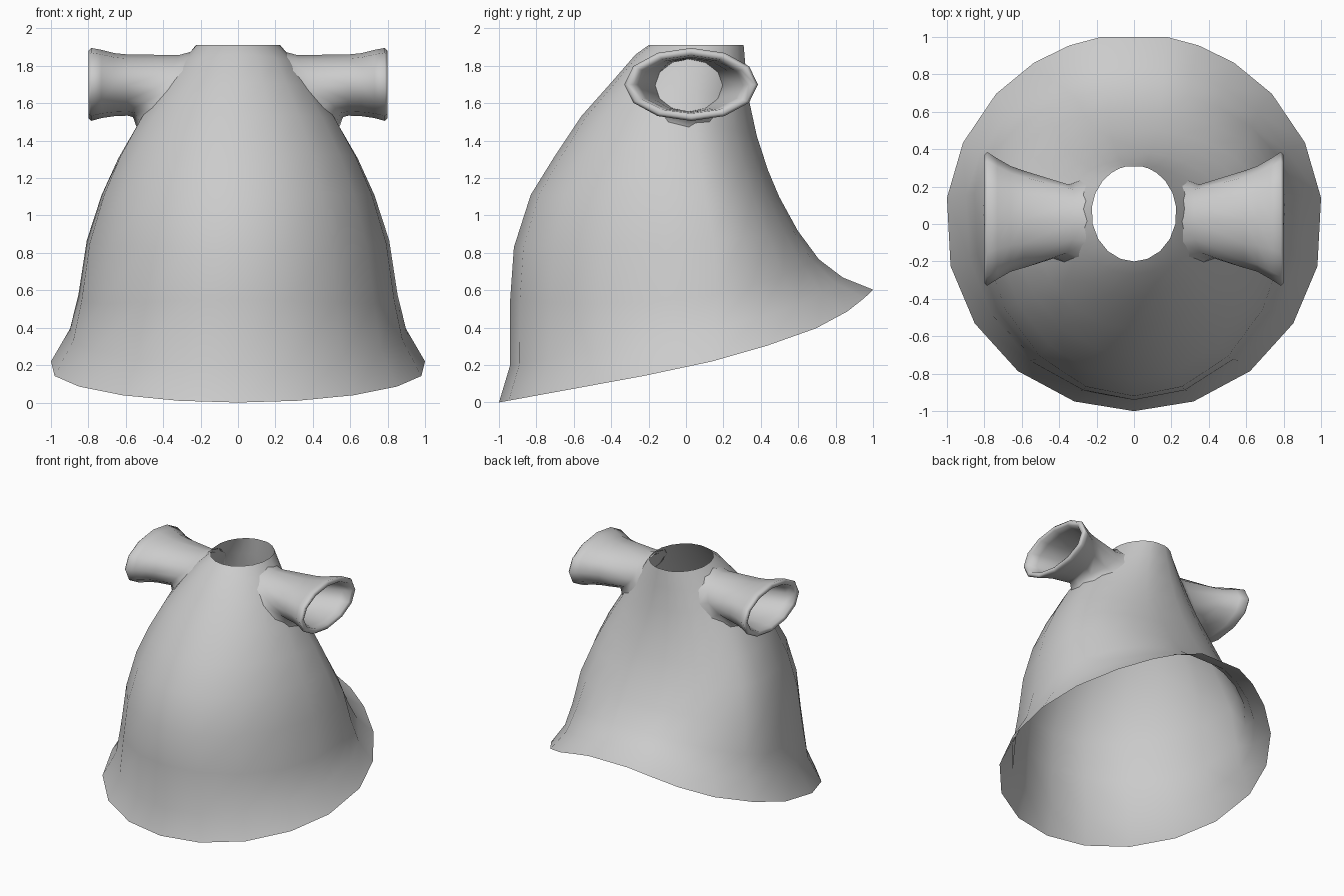
import bpy, bmesh, math
from mathutils import Vector
from mathutils.bvhtree import BVHTree

if "Cube" in bpy.data.objects:
    bpy.data.objects.remove(bpy.data.objects["Cube"])

grey = bpy.data.materials.new("plain grey")
grey.diffuse_color = (0.6, 0.6, 0.6, 1)
grey.use_nodes = True
grey.node_tree.nodes["Principled BSDF"].inputs["Base Color"].default_value = grey.diffuse_color


def loft(name, rings, angle):
    """Skin a list of closed rings with quads."""
    bm = bmesh.new()
    loops = [[bm.verts.new(p) for p in ring] for ring in rings]
    for a, b in zip(loops, loops[1:]):
        for i in range(len(a)):
            j = (i + 1) % len(a)
            bm.faces.new((a[i], a[j], b[j], b[i]))
    me = bpy.data.meshes.new(name)
    bm.to_mesh(me)
    bm.free()
    ob = bpy.data.objects.new(name, me)
    bpy.context.collection.objects.link(ob)
    me.materials.append(grey)
    bpy.ops.object.select_all(action='DESELECT')
    ob.select_set(True)
    bpy.context.view_layer.objects.active = ob
    bpy.ops.object.shade_smooth_by_angle(angle=math.radians(angle))
    return ob


# Bell body: front y, front z, half width, widest y, side z, back y, back z per ring
sections = [
    (-1.0, 0.0, 1.008, .01, .185, 1.015, .62),
    (-.94, .2, .905, .05, .37, .85, .68),
    (-.94, .55, .86, .08, .56, .72, .77),
    (-.92, .83, .815, .08, .86, .605, .92),
    (-.83, 1.11, .735, .04, 1.11, .505, 1.10),
    (-.70, 1.32, .645, .02, 1.31, .445, 1.24),
    (-.56, 1.53, .53, .0, 1.51, .385, 1.42),
    (-.40, 1.71, .42, .02, 1.67, .345, 1.60),
    (-.27, 1.86, .32, .03, 1.80, .325, 1.77),
    (-.20, 1.91, .227, .06, 1.91, .312, 1.91),
]
half = [18.4, 38, 57.6, 76.5, 97.4, 115, 133, 148, 160, 170]
angles = [0] + half + [360 - a for a in reversed(half)]


def body_ring(k, s):
    fy, fz, w, cy, sz, by, bz = s
    ring = []
    for a in angles:
        a = math.radians(a)
        u = -math.cos(a)
        if k < 2:      # upswept hem
            z = sz + (sz - fz) * u if u < 0 else sz + (bz - sz) * (.6 * u + .1 * u**2 + .3 * u**6)
        else:
            z = sz + (bz - fz) / 2 * u + ((fz + bz) / 2 - sz) * u * u
        y = cy + u * ((cy - fy) if u < 0 else (by - cy))
        ring.append((w * math.sin(a), y, z))
    return ring


body = loft("bell_body", [body_ring(k, s) for k, s in enumerate(sections)], 80)
wall = BVHTree.FromPolygons([v.co for v in body.data.vertices],
                            [p.vertices for p in body.data.polygons])

# Flared sleeves: on_wall flag, x (or offset from the body), y range, z range
sleeve = [
    (True, -.003, -.205, .235, 1.47, 1.875),
    (True, .05, -.18, .21, 1.525, 1.857),
    (False, .59, -.235, .285, 1.533, 1.86),
    (False, .66, -.255, .31, 1.53, 1.867),
    (False, .73, -.295, .35, 1.52, 1.885),
    (False, .785, -.33, .385, 1.505, 1.895),
    (False, .80, -.315, .37, 1.52, 1.88),
    (False, .79, -.28, .335, 1.545, 1.855),
    (False, .73, -.25, .305, 1.55, 1.845),
    (False, .60, -.21, .26, 1.555, 1.84),
    (True, .0, -.165, .195, 1.555, 1.835),
]


def sleeve_ring(side, on_wall, x, y0, y1, z0, z1, n=12):
    ring = []
    for i in range(n):
        a = 2 * math.pi * i / n
        y = (y0 + y1) / 2 + (y1 - y0) / 2 * math.cos(a)
        z = (z0 + z1) / 2 + (z1 - z0) / 2 * math.sin(a)
        px = x
        if on_wall:
            hit = wall.ray_cast(Vector((2, y, z)), Vector((-1, 0, 0)))[0]
            px = (hit.x if hit else .26) + x
        ring.append((side * px, y, z))
    return ring


for side, label in ((1, "right"), (-1, "left")):
    ob = loft(label + "_sleeve", [sleeve_ring(side, *s) for s in sleeve], 80)
    if side < 0:
        ob.data.flip_normals()
